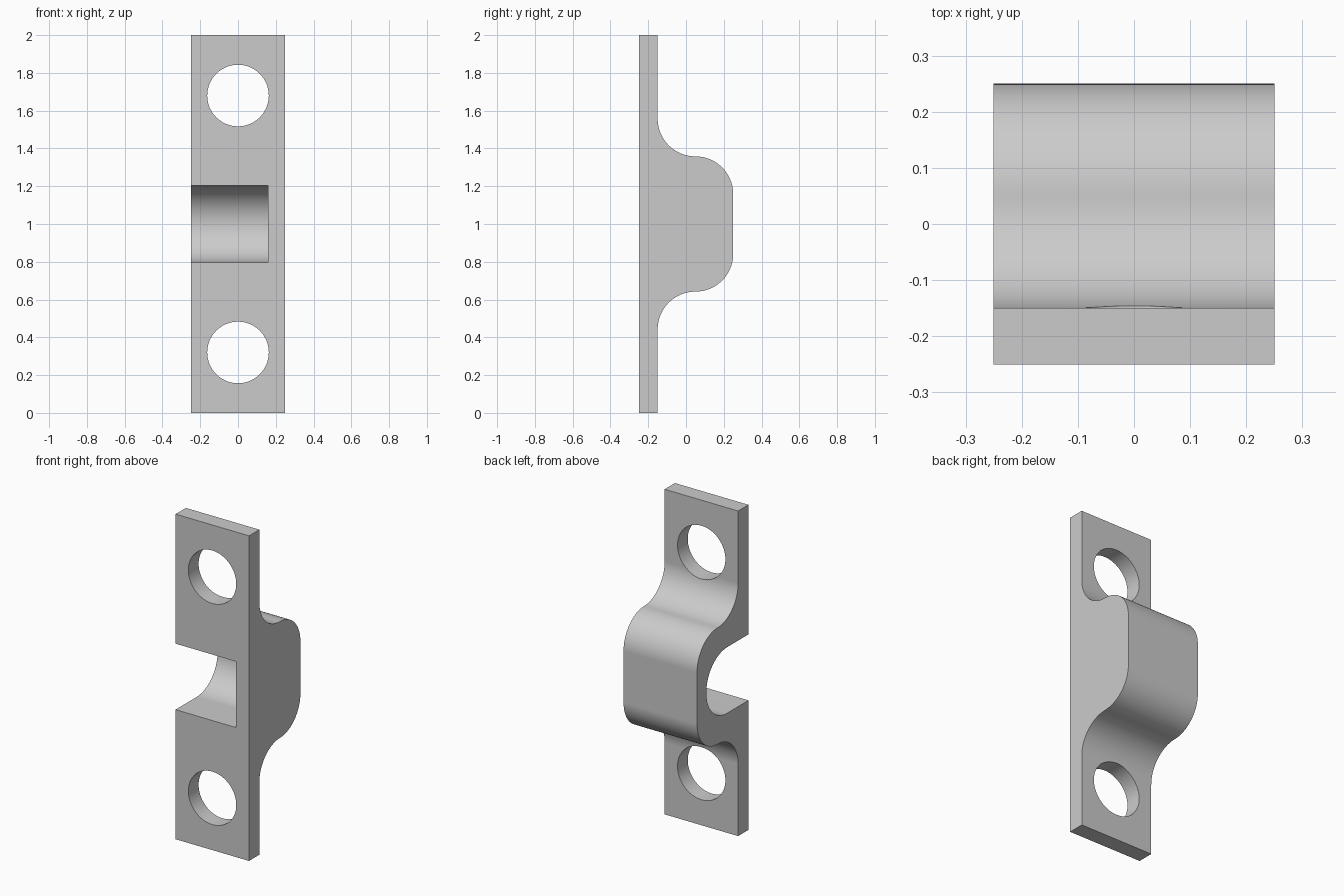
import bpy, bmesh, math
from mathutils import Vector

cube = bpy.data.objects.get("Cube")
if cube:
    bpy.data.objects.remove(cube, do_unlink=True)

STEPS = 24
MID = 1.0      # height of the symmetry plane


def arc(cy, cz, r, start, end):
    """Points on an arc in the side plane, as (y, z)."""
    angles = [math.radians(start + (end - start) * i / STEPS) for i in range(STEPS + 1)]
    return [(cy + r * math.cos(a), cz + r * math.sin(a)) for a in angles]


def prism(name, outline, x0, x1):
    """Extrude a closed (y, z) outline from x0 to x1."""
    bm = bmesh.new()
    face = bm.faces.new([bm.verts.new((x0, y, z)) for y, z in outline])
    ext = bmesh.ops.extrude_face_region(bm, geom=[face])
    moved = [v for v in ext["geom"] if isinstance(v, bmesh.types.BMVert)]
    bmesh.ops.translate(bm, verts=moved, vec=Vector((x1 - x0, 0, 0)))
    bmesh.ops.recalc_face_normals(bm, faces=bm.faces)
    mesh = bpy.data.meshes.new(name)
    bm.to_mesh(mesh)
    bm.free()
    obj = bpy.data.objects.new(name, mesh)
    bpy.context.collection.objects.link(obj)
    return obj


# Side outline: flat strap, sweeping out to a rounded boss, mirrored about the middle
upper = [(-0.25, MID + 1), (-0.15, MID + 1)]
upper += arc(0.05, MID + 0.558, 0.2, 180, 270)
upper += arc(0.05, MID + 0.158, 0.2, 90, 0)[1:]
lower = [(y, 2 * MID - z) for y, z in reversed(upper)]
bracket = prism("strike_bracket", upper + lower, -0.25, 0.25)

# Round-bottomed pocket, open at the front and at the right side
pocket_outline = [(-0.4, MID - 0.203)] + arc(-0.043, MID, 0.203, -90, 90) + [(-0.4, MID + 0.203)]
cutters = [prism("pocket_cutter", pocket_outline, -0.4, 0.16)]

# Screw holes through the strap
for side in (-1, 1):
    bpy.ops.mesh.primitive_cylinder_add(
        vertices=64, radius=0.163, depth=0.4,
        location=(0, -0.2, MID + side * 0.68), rotation=(math.pi / 2, 0, 0))
    hole = bpy.context.object
    hole.name = "screw_hole_cutter"
    cutters.append(hole)

# Cut the openings, then discard the cutters
bpy.ops.object.select_all(action="DESELECT")
bpy.context.view_layer.objects.active = bracket
bracket.select_set(True)
for cutter in cutters:
    cutter.hide_render = True
    cut = bracket.modifiers.new("cut", "BOOLEAN")
    cut.operation = "DIFFERENCE"
    cut.solver = "EXACT"
    cut.object = cutter
    bpy.ops.object.modifier_apply(modifier=cut.name)
    bpy.data.objects.remove(cutter, do_unlink=True)

# Plain grey metal
metal = bpy.data.materials.new("grey_metal")
metal.use_nodes = True
grey = (0.6, 0.6, 0.6, 1)
metal.diffuse_color = grey
metal.node_tree.nodes["Principled BSDF"].inputs["Base Color"].default_value = grey
bracket.data.materials.clear()
bracket.data.materials.append(metal)
for poly in bracket.data.polygons:
    poly.material_index = 0

# Smooth curves with crisp edges
bpy.ops.object.shade_smooth_by_angle(angle=math.radians(30))
weighted = bracket.modifiers.new("weighted_normals", "WEIGHTED_NORMAL")
weighted.keep_sharp = True
